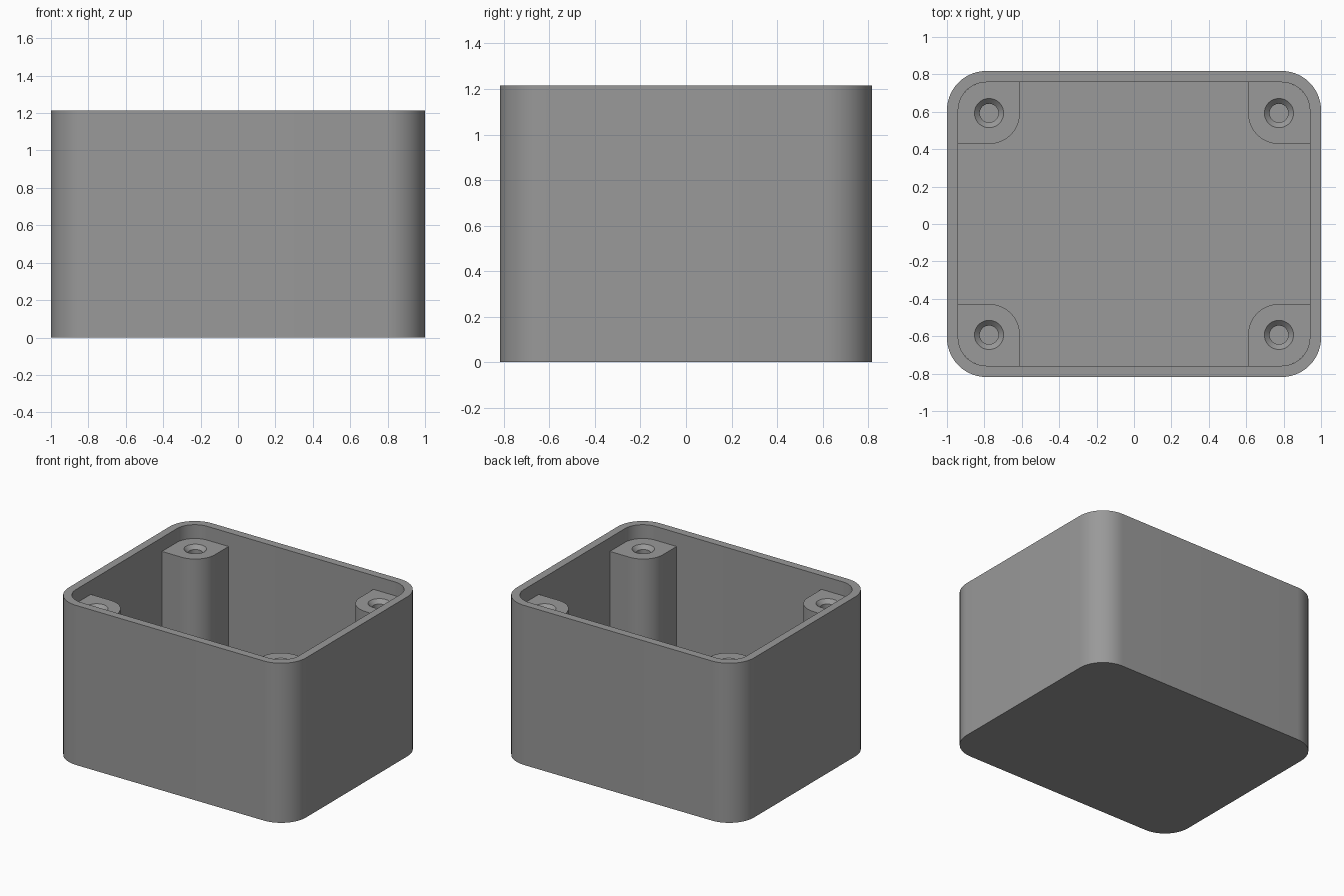
import bpy, bmesh, math

if "Cube" in bpy.data.objects:
    bpy.data.objects.remove(bpy.data.objects["Cube"])

HX, HY, HEIGHT = 1.0, 0.818, 1.215      # half width, half depth, height
WALL, FLOOR, RADIUS = 0.06, 0.06, 0.21  # wall, floor, outer corner radius
POST_TOP, POST_HALF = 1.11, 0.165       # post height and half size

grey = bpy.data.materials.new("plastic_grey")
grey.diffuse_color = (0.32, 0.32, 0.32, 1)
grey.use_nodes = True
grey.node_tree.nodes["Principled BSDF"].inputs["Base Color"].default_value = grey.diffuse_color


def rounded_rect(hx, hy, r, z, n=14):
    pts = []
    for q, (sx, sy) in enumerate([(1, 1), (-1, 1), (-1, -1), (1, -1)]):
        for i in range(n + 1):
            a = (q + i / n) * math.pi / 2
            pts.append((sx * (hx - r) + r * math.cos(a),
                        sy * (hy - r) + r * math.sin(a), z))
    return pts


def loft(name, loops, cap_start, skip=lambda level, i: False):
    """Skin counter-clockwise loops in order, then cap the last one."""
    bm = bmesh.new()
    rings = [[bm.verts.new(p) for p in loop] for loop in loops]
    n = len(rings[0])
    for level, (a, b) in enumerate(zip(rings, rings[1:])):
        for i in range(n):
            if not skip(level, i):
                j = (i + 1) % n
                bm.faces.new((a[i], a[j], b[j], b[i]))
    if cap_start:
        bm.faces.new(rings[0][::-1])
    bm.faces.new(rings[-1])
    loose = [v for v in bm.verts if not v.link_faces]
    bmesh.ops.delete(bm, geom=loose, context='VERTS')
    mesh = bpy.data.meshes.new(name)
    bm.to_mesh(mesh)
    bm.free()
    mesh.materials.append(grey)
    obj = bpy.data.objects.new(name, mesh)
    bpy.context.collection.objects.link(obj)
    bpy.ops.object.select_all(action='DESELECT')
    obj.select_set(True)
    bpy.context.view_layer.objects.active = obj
    bpy.ops.object.shade_smooth_by_angle(angle=math.radians(30))
    return obj


# Open-topped box: outside wall, rim, inside wall, floor
ix, iy, ir = HX - WALL, HY - WALL, RADIUS - WALL
loft("box_shell", [rounded_rect(HX, HY, RADIUS, 0),
                   rounded_rect(HX, HY, RADIUS, HEIGHT),
                   rounded_rect(ix, iy, ir, HEIGHT),
                   rounded_rect(ix, iy, ir, FLOOR)], True)

# Corner screw post: round towards the middle, fitted into the box corner
CX, CY, RAYS = ix - POST_HALF, iy - POST_HALF, 48


def post_reach(a):
    c, s = math.cos(a), math.sin(a)
    if c < 1e-6 and s < 1e-6:
        return POST_HALF
    t = POST_HALF / max(abs(c), abs(s))
    o = POST_HALF - ir
    if t * c > o and t * s > o:
        b = o * (c + s)
        t = min(t, b + math.sqrt(b * b - 2 * o * o + ir * ir))
    return t


def ring(reach, z):
    pts = []
    for k in range(RAYS):
        a = math.tau * k / RAYS - math.pi / 4
        t = reach(a)
        pts.append((CX + t * math.cos(a), CY + t * math.sin(a), z))
    return pts


# The half turn of the post that sits against the box wall stays open
posts = loft("screw_posts", [ring(post_reach, FLOOR),
                             ring(post_reach, POST_TOP),
                             ring(lambda a: 0.078, POST_TOP),
                             ring(lambda a: 0.05, POST_TOP - 0.028),
                             ring(lambda a: 0.05, FLOOR + 0.002)],
             False, lambda level, i: level == 0 and i < RAYS // 2)
mirror = posts.modifiers.new("four_corners", 'MIRROR')
mirror.use_axis = (True, True, False)
mirror.use_mirror_merge = False
